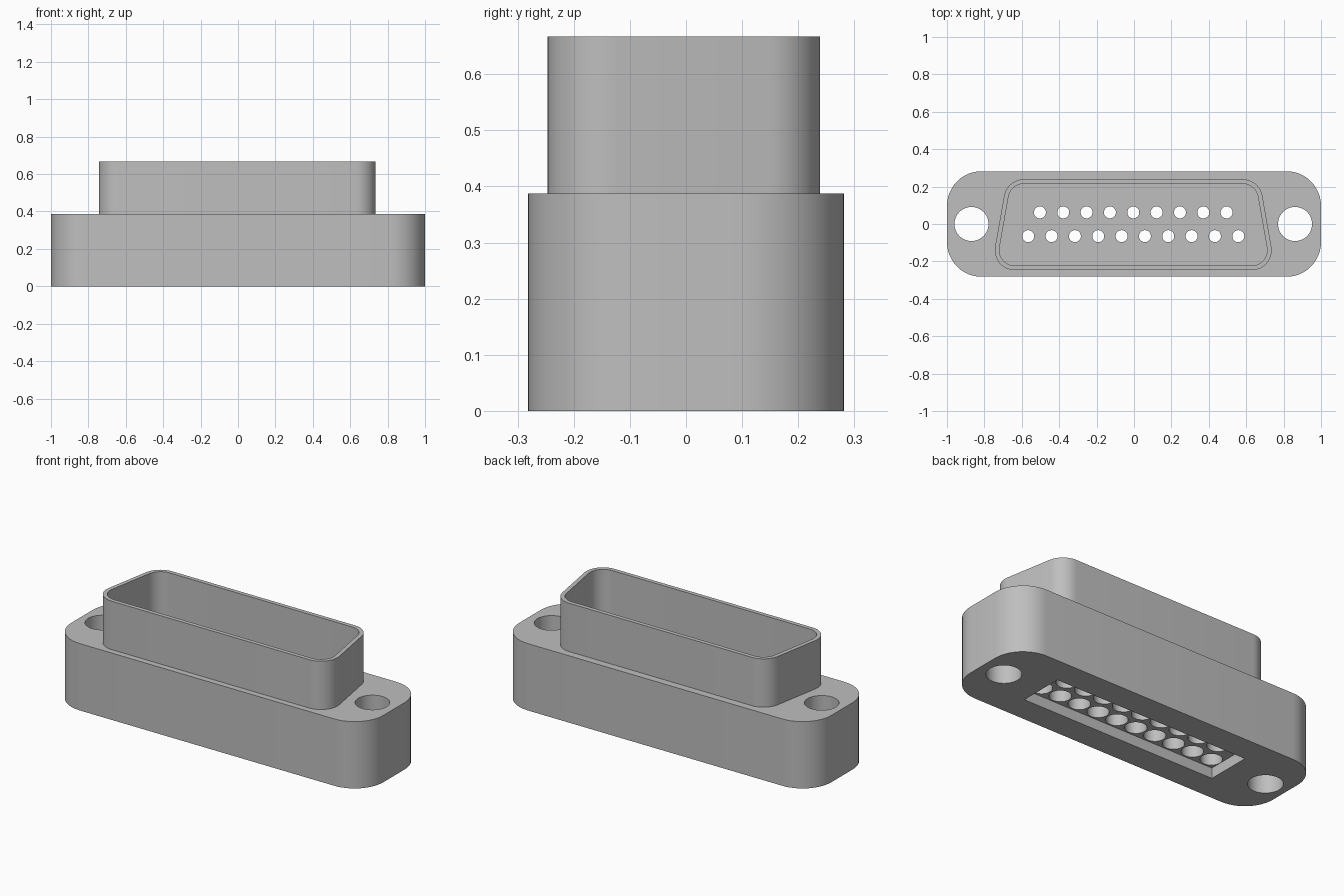
import bpy
import bmesh
import math
from mathutils import Vector

if "Cube" in bpy.data.objects:
    bpy.data.objects.remove(bpy.data.objects["Cube"], do_unlink=True)

grey = bpy.data.materials.new("light grey plastic")
grey.use_nodes = True
grey.diffuse_color = (0.52, 0.52, 0.52, 1)
grey.node_tree.nodes["Principled BSDF"].inputs["Base Color"].default_value = grey.diffuse_color

SHIFT = -0.004      # the connector sits a hair off centre
PITCH = 0.1248      # spacing of the contacts


def rounded(corners, radius, steps=12):
    """Round every corner of a counter-clockwise convex outline."""
    pts = []
    for i, c in enumerate(corners):
        p = Vector(c)
        a = (Vector(corners[i - 1]) - p).normalized()
        b = (Vector(corners[(i + 1) % len(corners)]) - p).normalized()
        half = a.angle(b) / 2
        centre = p + (a + b).normalized() * radius / math.sin(half)
        start = math.atan2(-a.x, a.y) + math.pi
        if (Vector((math.cos(start), math.sin(start))).dot(p - centre)) < 0:
            start += math.pi
        sweep = math.pi - 2 * half
        for k in range(steps + 1):
            t = start + sweep * k / steps
            pts.append(centre + radius * Vector((math.cos(t), math.sin(t))))
    return pts


def box(hx, hy):
    return [(-hx, -hy), (hx, -hy), (hx, hy), (-hx, hy)]


def circle(x, y, r, sides=32):
    return [(x + r * math.cos(math.tau * i / sides),
             y + r * math.sin(math.tau * i / sides)) for i in range(sides)]


def prisms(name, outlines, z0, z1):
    """One object holding an upright prism for each outline."""
    bm = bmesh.new()
    for outline in outlines:
        face = bm.faces.new([bm.verts.new((p[0], p[1], z0)) for p in outline])
        top = bmesh.ops.extrude_face_region(bm, geom=[face])["geom"]
        verts = [v for v in top if isinstance(v, bmesh.types.BMVert)]
        bmesh.ops.translate(bm, verts=verts, vec=(0, 0, z1 - z0))
    bmesh.ops.recalc_face_normals(bm, faces=bm.faces)
    mesh = bpy.data.meshes.new(name)
    bm.to_mesh(mesh)
    bm.free()
    mesh.materials.append(grey)
    obj = bpy.data.objects.new(name, mesh)
    bpy.context.collection.objects.link(obj)
    return obj


def combine(target, other, operation):
    mod = target.modifiers.new(other.name, "BOOLEAN")
    mod.operation = operation
    mod.solver = "EXACT"
    mod.object = other
    other.hide_render = True
    bpy.context.view_layer.objects.active = target
    bpy.ops.object.modifier_apply(modifier=mod.name)
    bpy.data.objects.remove(other, do_unlink=True)


def d_outline(inset):
    """Tapered shell outline, wider at the front, moved inward by inset."""
    slope = math.tan(math.radians(10))
    side = inset / math.cos(math.radians(10))
    front, back = -0.247 + inset, 0.239 - inset

    def half(y):
        return 0.74 - side - (y + 0.13) * slope
    corners = [(SHIFT - half(front), front), (SHIFT + half(front), front),
               (SHIFT + half(back), back), (SHIFT - half(back), back)]
    return rounded(corners, 0.107 - inset)


# Flange block with the raised shell on top
body = prisms("connector_body", [rounded(box(1, 0.282), 0.185)], 0, 0.387)
combine(body, prisms("shell", [d_outline(0)], 0.3, 0.667), "UNION")

# Hollow of the shell and shallow recess underneath
combine(body, prisms("shell_cavity", [d_outline(0.024)], 0.27, 0.8), "DIFFERENCE")
recess = [(x + SHIFT, y) for x, y in box(0.62, 0.13)]
combine(body, prisms("bottom_recess", [recess], -0.1, 0.06), "DIFFERENCE")

# Screw holes at both ends
screws = [circle(SHIFT + s * 0.865, 0, 0.091, 48) for s in (-1, 1)]
combine(body, prisms("screw_holes", screws, -0.1, 0.8), "DIFFERENCE")

# Two staggered rows of contact holes, wide below and narrow above
places = [(SHIFT + (i - (count - 1) / 2) * PITCH, y)
          for count, y in ((9, 0.062), (10, -0.065)) for i in range(count)]
for name, r, top in (("contact_sockets", 0.057, 0.19), ("contact_holes", 0.032, 0.4)):
    combine(body, prisms(name, [circle(x, y, r) for x, y in places], 0.02, top), "DIFFERENCE")

# Smooth rounded walls, crisp rims
bpy.ops.object.select_all(action="DESELECT")
body.select_set(True)
bpy.context.view_layer.objects.active = body
bpy.ops.object.shade_smooth_by_angle(angle=math.radians(30))
